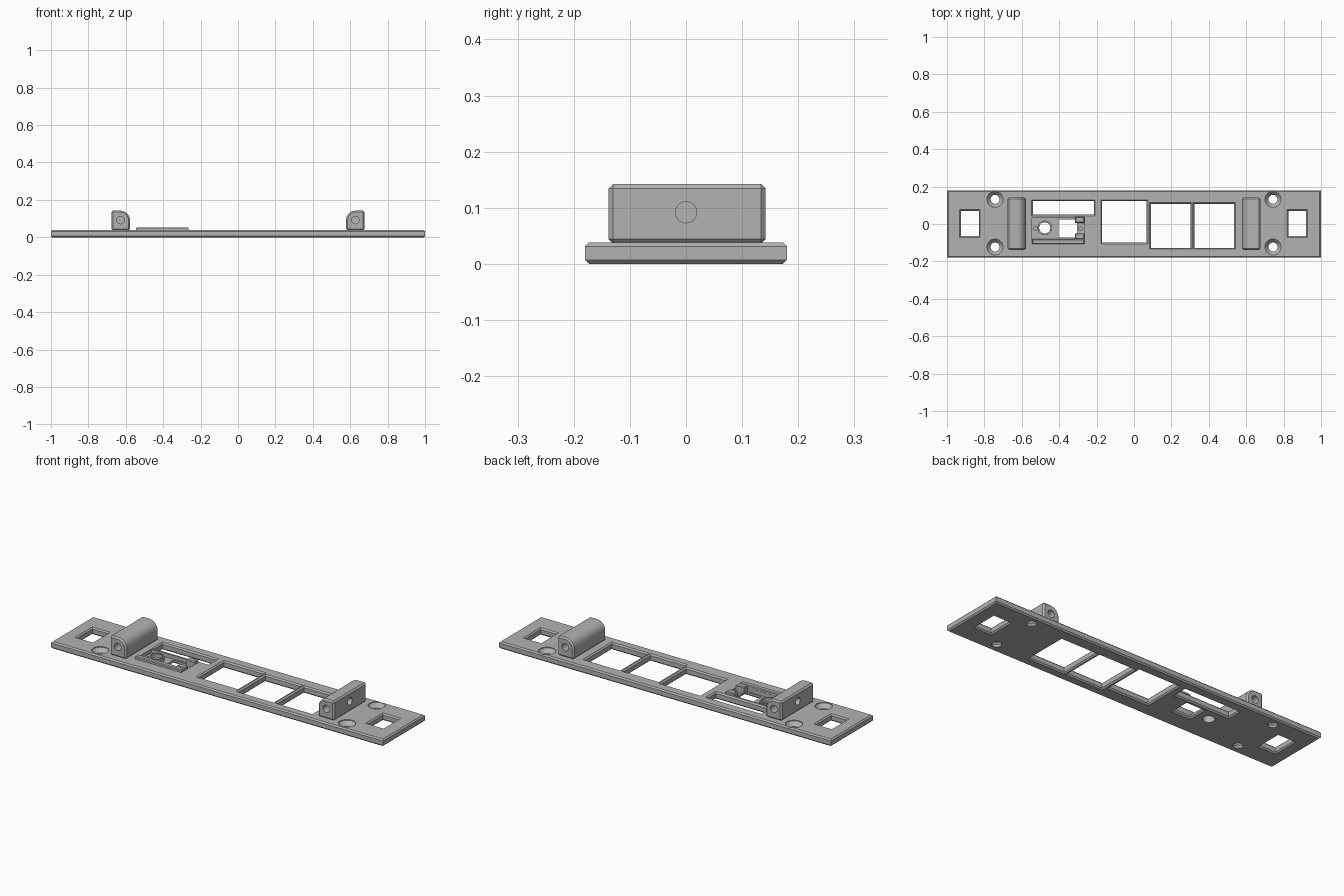
import bpy, bmesh, math

cube = bpy.data.objects.get("Cube")
if cube:
    bpy.data.objects.remove(cube, do_unlink=True)

grey = bpy.data.materials.new("matte grey")
grey.use_nodes = True
tone = (0.45, 0.45, 0.45, 1)
grey.diffuse_color = tone
grey.node_tree.nodes["Principled BSDF"].inputs["Base Color"].default_value = tone

T = 0.038   # plate thickness
C = 0.007   # edge chamfer


def loft(name, rings):
    """Closed solid through a stack of matching point rings."""
    bm = bmesh.new()
    loops = [[bm.verts.new(p) for p in ring] for ring in rings]
    n = len(loops[0])
    for a, b in zip(loops, loops[1:]):
        for i in range(n):
            j = (i + 1) % n
            bm.faces.new((a[i], a[j], b[j], b[i]))
    bm.faces.new(loops[0][::-1])
    bm.faces.new(loops[-1])
    bmesh.ops.recalc_face_normals(bm, faces=bm.faces)
    mesh = bpy.data.meshes.new(name)
    bm.to_mesh(mesh)
    bm.free()
    obj = bpy.data.objects.new(name, mesh)
    mesh.materials.append(grey)
    bpy.context.collection.objects.link(obj)
    return obj


def slab(name, x0, x1, y0, y1, levels):
    """Rectangular stack; each level is (height, outward growth)."""
    return loft(name, [[(x0 - g, y0 - g, z), (x1 + g, y0 - g, z),
                        (x1 + g, y1 + g, z), (x0 - g, y1 + g, z)] for z, g in levels])


def turned(name, x, y, levels, n=32):
    """Round stack; each level is (height, radius)."""
    return loft(name, [[(x + r * math.cos(k * math.tau / n),
                         y + r * math.sin(k * math.tau / n), z)
                        for k in range(n)] for z, r in levels])


def activate(obj):
    bpy.ops.object.select_all(action='DESELECT')
    obj.select_set(True)
    bpy.context.view_layer.objects.active = obj


def cut(target, cutter):
    activate(target)
    mod = target.modifiers.new("cut", 'BOOLEAN')
    mod.operation, mod.object, mod.solver = 'DIFFERENCE', cutter, 'EXACT'
    bpy.ops.object.modifier_apply(modifier=mod.name)
    bpy.data.objects.remove(cutter, do_unlink=True)


def smooth(obj):
    activate(obj)
    bpy.ops.object.shade_smooth_by_angle(angle=math.radians(25))


# Base plate with chamfered rim
plate = slab("base_plate", -1, 1, -0.18, 0.18, [(0, -C), (C, 0), (T - C, 0), (T, -C)])

# Shallow pocket for the small module
cut(plate, slab("pocket", -0.545, -0.265, -0.08, 0.033, [(0.018, 0), (0.1, 0)]))

# Rectangular windows with chamfered mouths
flare = [(-0.002, C + 0.002), (C, 0), (T - C, 0), (T + 0.002, C + 0.002)]
windows = [(-0.925, -0.83, -0.065, 0.07), (0.825, 0.92, -0.065, 0.07),
           (-0.54, -0.215, 0.05, 0.122), (-0.17, 0.068, -0.1, 0.122),
           (0.09, 0.302, -0.127, 0.108), (0.323, 0.535, -0.127, 0.108)]
for w in windows:
    cut(plate, slab("window", *w, flare))
cut(plate, slab("module_window", -0.405, -0.305, -0.073, 0.025,
                [(-0.002, C + 0.002), (C, 0), (0.1, 0)]))

# Countersunk screw holes
for x in (-0.743, 0.743):
    for y in (-0.123, 0.132):
        cut(plate, turned("screw_hole", x, y,
                          [(-0.01, 0.024), (0.012, 0.024), (T - 0.004, 0.043), (0.05, 0.043)]))

# Round sensor opening and two pilot holes in the pocket
cut(plate, turned("sensor_hole", -0.477, -0.021, [(-0.01, 0.03), (0.05, 0.03)]))
for x in (-0.527, -0.288):
    cut(plate, turned("pilot_hole", x, -0.024, [(0.006, 0.01), (0.05, 0.01)], 20))
smooth(plate)

# Collar round the sensor opening
collar = turned("sensor_collar", -0.477, -0.021, [(0.016, 0.039), (0.036, 0.039)])
cut(collar, turned("bore", -0.477, -0.021, [(0, 0.031), (0.1, 0.031)]))
smooth(collar)

# Raised rail and corner clips around the module
R = 0.053
rail = [(T - 0.004, 0), (R - 0.004, 0), (R, -0.004)]
slab("module_rail", -0.545, -0.265, -0.108, -0.081, rail)
clip = [(0.015, 0), (R - 0.004, 0), (R, -0.004)]
for side, y0, y1 in (("back", 0.006, 0.038), ("front", -0.081, -0.05)):
    slab("module_clip_" + side, -0.315, -0.265, y0, y1, clip)


def bracket(name, s):
    """Upright block with a rounded inner top; s is the side along x."""
    cx, cz, r = 0.628, 0.092, 0.05
    profile = [(0.675, T - 0.002), (0.675, cz + r)]
    profile += [(cx - r * math.sin(a), cz + r * math.cos(a))
                for a in (k * math.pi / 32 for k in range(17))]
    profile.append((cx - r, T - 0.002))
    obj = loft(name, [[(s * x, y, z) for x, z in profile] for y in (-0.138, 0.142)])
    activate(obj)
    mod = obj.modifiers.new("chamfer", 'BEVEL')
    mod.width, mod.segments, mod.limit_method = 0.008, 1, 'ANGLE'
    mod.angle_limit = math.radians(30)
    bpy.ops.object.modifier_apply(modifier=mod.name)

    # Blind holes: one in each end and one in the flat outer face
    def ring(k, rad):
        a = k * math.tau / 28
        return rad * math.cos(a), rad * math.sin(a)
    for y0, y1 in ((-0.2, -0.09), (0.09, 0.2)):
        cut(obj, loft("end_hole", [[(s * cx + u, y, cz + v) for u, v in
                                    (ring(k, 0.02) for k in range(28))] for y in (y0, y1)]))
    cut(obj, loft("face_hole", [[(s * x, u, cz + v) for u, v in
                                 (ring(k, 0.019) for k in range(28))] for x in (0.61, 0.7)]))
    smooth(obj)


bracket("left_bracket", 1)
bracket("right_bracket", -1)
